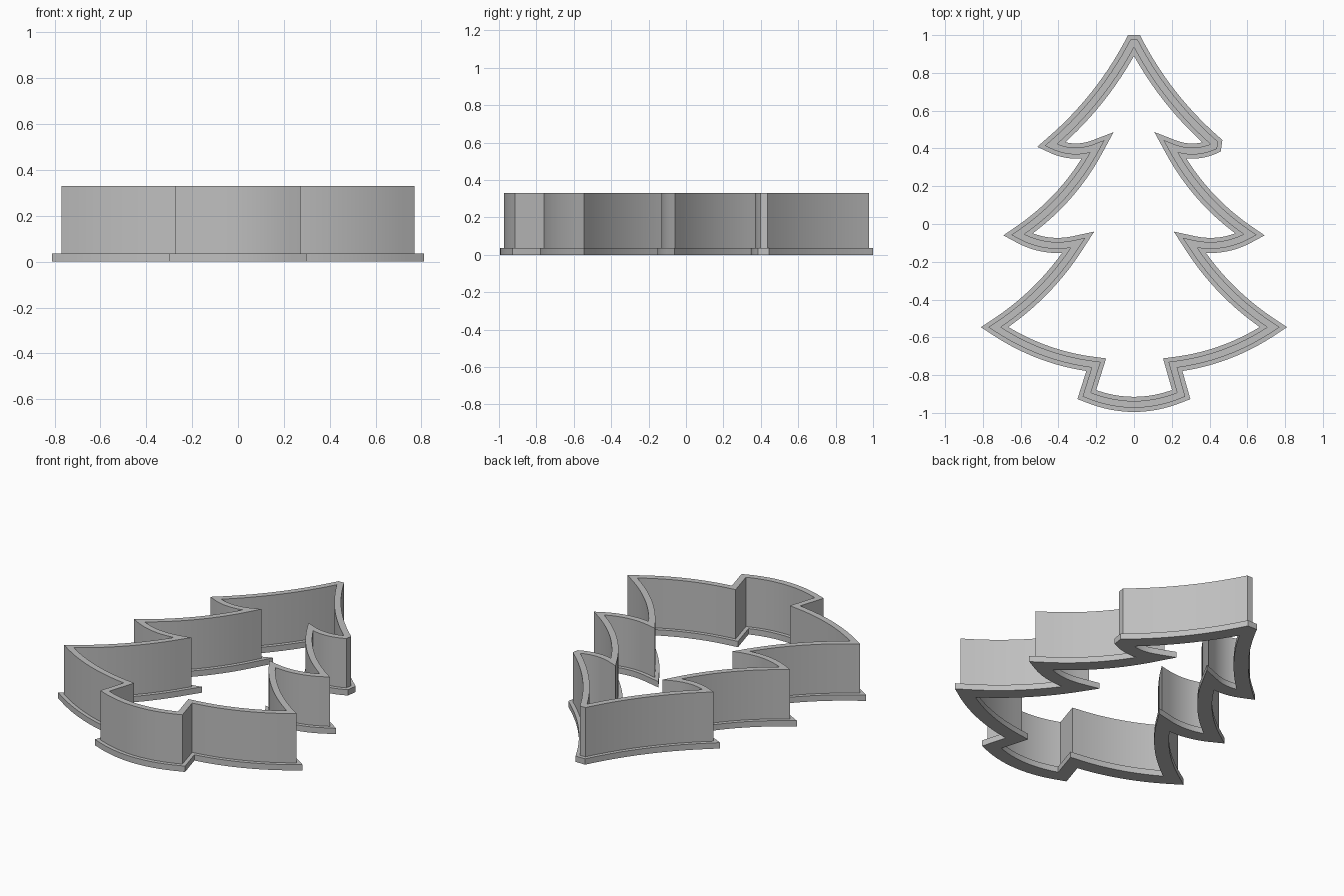
import bpy, bmesh, math
from mathutils import Vector

old = bpy.data.objects.get("Cube")
if old:
    bpy.data.objects.remove(old)

SEGMENTS = 14
FLANGE, BLADE = 0.04, 0.018       # half widths
BASE_H, TOP_H = 0.035, 0.33

# Centreline corners, counter-clockwise: x, y, outward bulge of the edge that follows
corners = [
    (0.0, 0.974, -0.035), (-0.44, 0.419, 0.028), (-0.195, 0.41, -0.04),
    (-0.615, -0.056, 0.032), (-0.297, -0.10, -0.035), (-0.738, -0.546, 0.035),
    (-0.20, -0.745, 0), (-0.25, -0.903, 0.052), (0.25, -0.903, 0),
    (0.205, -0.745, 0.035), (0.738, -0.546, -0.035), (0.297, -0.10, 0.032),
    (0.615, -0.056, -0.04), (0.195, 0.41, 0.028), (0.438, 0.418, -0.035),
]
blunt = {0, 14}                   # corners with a cut-off outer tip


def outward(a, b):
    t = (b - a).normalized()
    return Vector((t.y, -t.x))


# Centreline with bowed edges
path = []
for i, (x, y, bulge) in enumerate(corners):
    a = Vector((x, y))
    b = Vector(corners[(i + 1) % len(corners)][:2])
    n = outward(a, b)
    count = SEGMENTS if bulge else 1
    for k in range(count):
        t = k / count
        p = a.lerp(b, t) + n * (4 * bulge * t * (1 - t))
        path.append((p, k == 0 and i in blunt))


def stations():
    """Yield a function for each path station giving the point at an offset."""
    for i, (p, cut) in enumerate(path):
        n1 = outward(path[i - 1][0], p)
        n2 = outward(p, path[(i + 1) % len(path)][0])
        m = (n1 + n2).normalized()
        s = m.dot(n1)
        for side in ((-1, 1) if cut else (0,)):
            def at(d, p=p, m=m, s=s, side=side):
                if side == 0 or d < 0:
                    return p + m * (d / s)
                cap = d - 0.014
                w = (d / s - cap) * s / math.sqrt(1 - s * s)
                return p + m * cap + Vector((-m.y, m.x)) * (side * w)
            yield at


# Stepped cross-section: offset from centreline, height
section = [(FLANGE, 0), (FLANGE, BASE_H), (BLADE, BASE_H), (BLADE, TOP_H),
           (-BLADE, TOP_H), (-BLADE, BASE_H), (-FLANGE, BASE_H), (-FLANGE, 0)]

bm = bmesh.new()
rings = [[bm.verts.new((*at(d), z)) for d, z in section] for at in stations()]
for i, ring in enumerate(rings):
    nxt = rings[(i + 1) % len(rings)]
    for j in range(len(section)):
        k = (j + 1) % len(section)
        bm.faces.new((ring[j], nxt[j], nxt[k], ring[k]))
bmesh.ops.remove_doubles(bm, verts=bm.verts, dist=0.0001)
bmesh.ops.recalc_face_normals(bm, faces=bm.faces)

mesh = bpy.data.meshes.new("tree_cutter")
bm.to_mesh(mesh)
bm.free()
cutter = bpy.data.objects.new("tree_cutter", mesh)
bpy.context.collection.objects.link(cutter)

# Plain grey material
grey = bpy.data.materials.new("light_grey")
grey.use_nodes = True
colour = (0.52, 0.52, 0.52, 1)
grey.diffuse_color = colour
grey.node_tree.nodes["Principled BSDF"].inputs["Base Color"].default_value = colour
mesh.materials.append(grey)

# Smooth curved walls with sharp corners
bpy.ops.object.select_all(action="DESELECT")
cutter.select_set(True)
bpy.context.view_layer.objects.active = cutter
bpy.ops.object.shade_smooth_by_angle(angle=math.radians(25))
